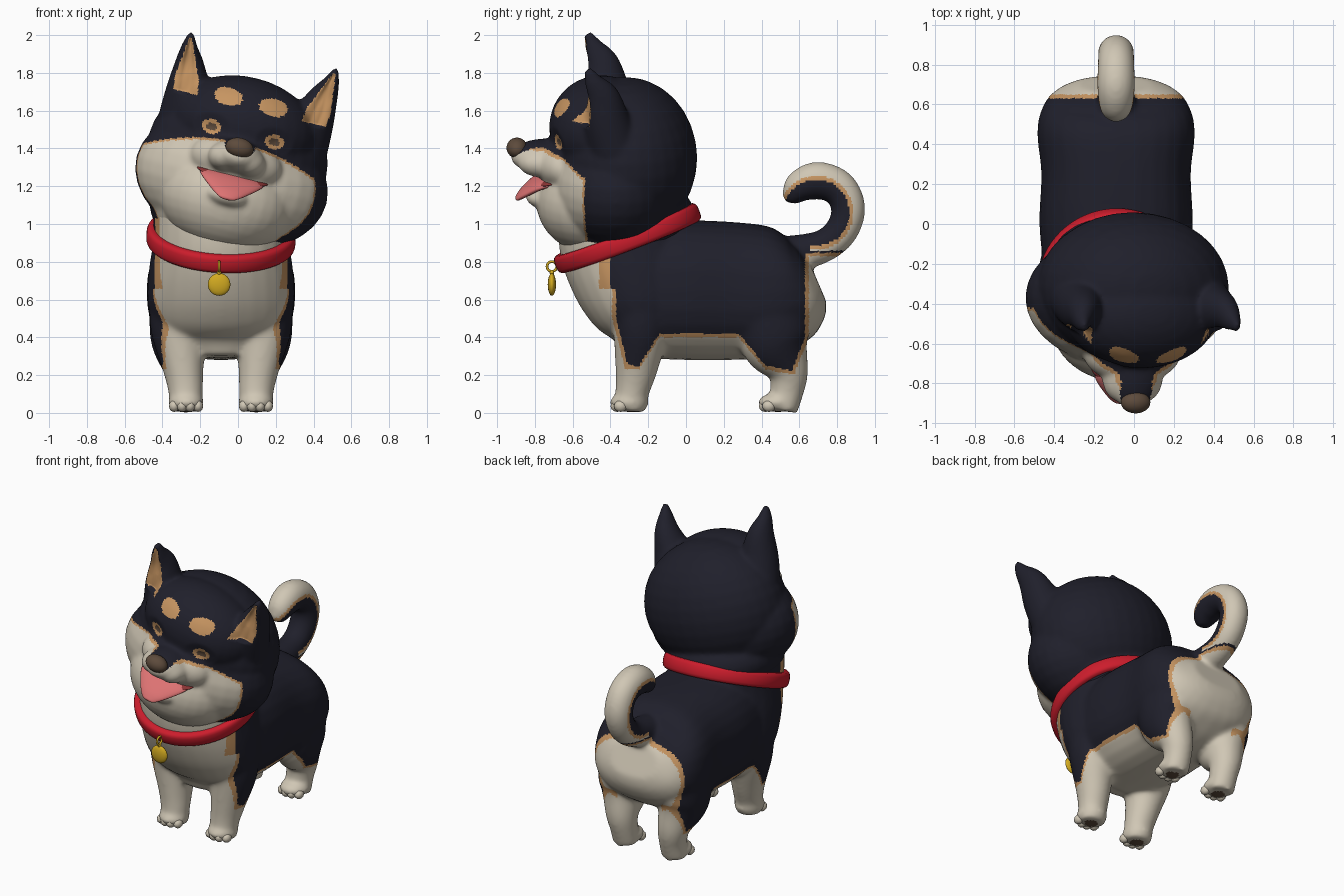
import bpy, bmesh, math
from mathutils import Vector, Matrix

if "Cube" in bpy.data.objects:
    bpy.data.objects.remove(bpy.data.objects["Cube"])


def mat(name, c):
    m = bpy.data.materials.new(name)
    m.diffuse_color = (*c, 1)
    m.use_nodes = True
    m.node_tree.nodes["Principled BSDF"].inputs["Base Color"].default_value = m.diffuse_color
    return m


BLACK = mat("black_fur", (.014, .014, .024))
CREAM = mat("cream_fur", (.63, .57, .46))
TAN = mat("tan_fur", (.57, .30, .12))
BROWN = mat("brown_skin", (.11, .07, .045))
RED = mat("red_collar", (.60, .012, .025))
GOLD = mat("gold", (.64, .40, .015))
PINK = mat("pink_tongue", (.72, .17, .17))
MOUTH = mat("dark_mouth", (.26, .035, .035))
FUR = [BLACK, CREAM, TAN, BROWN]

BODY_AT = Vector((-.09, 0, 0))           # the body sits left of the tilted head
HEAD_AT = Vector((-.01, -.32, 1.33))
HEAD_ROLL = math.radians(14)


def spline(pts, steps=6):
    """Catmull-Rom through tuples of any length."""
    out = []
    for i in range(len(pts) - 1):
        p = [pts[max(0, min(len(pts) - 1, i + k))] for k in (-1, 0, 1, 2)]
        for s in range(steps):
            t = s / steps
            out.append([.5 * (2 * b + (c - a) * t + (2 * a - 5 * b + 4 * c - d) * t * t
                              + (3 * b - a - 3 * c + d) * t ** 3) for a, b, c, d in zip(*p)])
    return out + [list(pts[-1])]


def power_circle(angle, power):
    return [math.copysign(abs(v) ** (2 / power), v) for v in (math.cos(angle), math.sin(angle))]


def loft(bm, pts, power=2.0, n=28):
    """Skin rings (x, y, z, width radius, depth radius) along a path in the y-z plane."""
    pts = spline(pts)
    rings = []
    for i, (x, y, z, ra, rb) in enumerate(pts):
        a, b = pts[max(i - 1, 0)], pts[min(i + 1, len(pts) - 1)]
        t = Vector((0, b[1] - a[1], b[2] - a[2])).normalized()
        side = Vector((1, 0, 0)).cross(t)
        ring = []
        for k in range(n):
            c, s = power_circle(k * math.tau / n, power)
            ring.append(bm.verts.new(Vector((x + ra * c, y, z)) + side * rb * s))
        rings.append(ring)
    for r, q in zip(rings, rings[1:]):
        for k in range(n):
            bm.faces.new((r[k], r[(k + 1) % n], q[(k + 1) % n], q[k]))
    bm.faces.new(rings[0])
    bm.faces.new(rings[-1])


def ball(bm, c, r, n=32):
    m = Matrix.Translation(c) @ Matrix.Diagonal((*r, 1))
    bmesh.ops.create_uvsphere(bm, u_segments=n, v_segments=n // 2, radius=1, matrix=m)


def make(name, bm, mats, at, roll=0):
    bmesh.ops.recalc_face_normals(bm, faces=bm.faces[:])
    me = bpy.data.meshes.new(name)
    bm.to_mesh(me)
    bm.free()
    ob = bpy.data.objects.new(name, me)
    bpy.context.scene.collection.objects.link(ob)
    for m in mats:
        me.materials.append(m)
    me.shade_smooth()
    ob.location = at
    ob.rotation_euler = (0, roll, 0)
    return ob


def fuse(ob, voxel, smooth):
    """Melt overlapping parts into one smooth skin."""
    r = ob.modifiers.new("fuse", 'REMESH')
    r.mode, r.voxel_size = 'VOXEL', voxel
    s = ob.modifiers.new("soften", 'SMOOTH')
    s.factor, s.iterations = .5, smooth
    bpy.context.view_layer.update()
    dg = bpy.context.evaluated_depsgraph_get()
    me = bpy.data.meshes.new_from_object(ob.evaluated_get(dg))
    ob.modifiers.clear()
    ob.data = me
    me.materials.clear()
    for m in FUR:
        me.materials.append(m)
    me.shade_smooth()


def paint(ob, rule):
    picks = [rule(f.center.copy(), f.normal.copy()) for f in ob.data.polygons]
    ob.data.polygons.foreach_set("material_index", picks)


def lerp(table, v):
    for (a, p), (b, q) in zip(table, table[1:]):
        if v <= b:
            return p + (q - p) * max(0, (v - a) / (b - a))
    return table[-1][1]


# ---- body, legs and tail ----
bm = bmesh.new()
loft(bm, [(0, -.25, .65, .36, .36), (0, 0, .65, .385, .37), (0, .25, .645, .375, .365),
          (0, .45, .64, .395, .345), (0, .57, .65, .375, .29), (0, .65, .67, .31, .215),
          (0, .70, .69, .18, .11)], 2.4)
loft(bm, [(0, -.2, .3, .2, .14), (0, -.2, .42, .33, .2), (0, -.23, .56, .385, .29),
          (0, -.27, .73, .385, .345), (0, -.31, .92, .36, .365), (0, -.33, 1.12, .36, .34)])
loft(bm, [(0, .56, .84, .10, .10), (0, .72, .88, .088, .088), (0, .82, .96, .088, .088),
          (0, .86, 1.08, .09, .09), (0, .81, 1.19, .092, .095), (0, .70, 1.23, .095, .1),
          (0, .61, 1.2, .088, .09), (0, .57, 1.15, .07, .065), (0, .56, 1.11, .04, .035)])
FEET = [(s * .185, y) for s in (-1, 1) for y in (-.30, .485)]
for s in (-1, 1):
    loft(bm, [(s * .23, -.23, .6, .15, .17), (s * .225, -.24, .42, .145, .145),
              (s * .2, -.265, .22, .107, .11), (s * .187, -.285, .11, .092, .09),
              (s * .185, -.3, .012, .085, .085)])
    loft(bm, [(s * .24, .46, .55, .14, .2), (s * .225, .475, .37, .145, .185),
              (s * .2, .54, .22, .105, .11), (s * .187, .535, .12, .088, .09),
              (s * .185, .515, .012, .085, .075)])
for x, y in FEET:
    ball(bm, (x, y, .055), (.095, .105, .052))
body = make("body", bm, FUR, BODY_AT)
fuse(body, .0125, 18)

LOW = [(-.4, .3), (-.33, .23), (-.25, .23), (-.14, .4), (.28, .4), (.42, .23), (.58, .2), (.66, .3)]


def body_rule(p, n):
    x, y, z = abs(p.x), p.y, p.z
    if z < .03 and n.z < -.6 and any(math.hypot(p.x - a, y - b) < .042 for a, b in FEET):
        return 3
    edge = .02
    if (y > .66 and z > .86) or (y > .5 and z > 1.04):      # curled tail
        s = math.hypot(y - .69, z - 1.06) - .195
    else:
        chest = -.39 + .25 * max(0, .5 - z)
        if z > .66 and y < -.3:
            chest, edge = -.46, .06
        rump = .65 - .4 * max(0, .4 - z)
        s = max(lerp(LOW, y) - z, chest - y, min(y - rump, .83 - z), min(.17 - x, .5 - z))
    return 1 if s > 0 else 2 if s > -edge else 0


paint(body, body_rule)

# ---- toes ----
bm = bmesh.new()
for x, y in FEET:
    for k in (-1.5, -.5, .5, 1.5):
        ball(bm, (x + k * .042, y - .066 + .009 * k * k, .036), (.028, .036, .031), 12)
make("toes", bm, [CREAM], BODY_AT)

# ---- head with muzzle and ears ----
bm = bmesh.new()
ball(bm, (0, 0, .02), (.485, .38, .425))
ball(bm, (0, -.13, .19), (.39, .275, .265))           # forehead
ball(bm, (0, -.05, -.1), (.52, .35, .36))             # cheeks
ball(bm, (0, -.18, -.21), (.36, .295, .275))          # chin ruff
ball(bm, (0, .01, -.31), (.39, .365, .22))            # neck
ball(bm, (0, -.33, .0), (.25, .15, .14))              # muzzle root
ball(bm, (0, -.42, .03), (.14, .19, .09))             # muzzle
ball(bm, (0, -.42, -.19), (.12, .11, .06))            # lower jaw
for s in (-1, 1):
    ball(bm, (s * .07, -.45, .01), (.085, .12, .075))
    loft(bm, [(s * .31, -.06, .15, .15, .14), (s * .33, -.10, .3, .125, .125),
              (s * .36, -.125, .44, .082, .095), (s * .385, -.17, .53, .045, .055),
              (s * .395, -.2, .605, .016, .02)])
head = make("head", bm, FUR, HEAD_AT, HEAD_ROLL)
fuse(head, .0115, 16)


def ear(p, n):
    """1 on the middle line of the inner ear, 0 at its rim."""
    if n.y > -.35 or p.y > -.1 or not .29 < p.z < .575:
        return 0
    w = min(.065, .075 * (.60 - p.z) / .27)
    return max(0, 1 - abs(abs(p.x) - .35 - .15 * (p.z - .3)) / w)


def oval(p, x, z, rx, rz):
    return math.hypot((abs(p.x) - x) / rx, (p.z - z) / rz) if p.y < -.15 else 9


def head_rule(p, n):
    x = abs(p.x)
    eye = oval(p, .171, .15, .052, .038)
    if eye < 1:
        return 3 if eye < .55 else 2
    if ear(p, n) > 0 or oval(p, .122, .325, .077, .048) < 1:
        return 2
    s = min(.09 - .5 * x * x - p.z, -.175 - .12 * p.x - p.y)
    if x < .08 and p.z > .06:
        s = -1                                           # dark bridge of the nose
    return 1 if s > 0 else 2 if s > -.012 else 0


paint(head, head_rule)
# hollow ears and eye sockets
push = [.03 * min(1, 1.5 * ear(v.co, v.normal)) + .025 * max(0, 1 - oval(v.co, .171, .15, .1, .075))
        for v in head.data.vertices]
for v, d in zip(head.data.vertices, push):
    if d:
        v.co.y += d
head.data.update()

# ---- nose, mouth and tongue ----
bm = bmesh.new()
ball(bm, (0, -.575, .075), (.075, .055, .053))
make("nose", bm, [BROWN], HEAD_AT, HEAD_ROLL)

bm = bmesh.new()
loft(bm, [(0, -.33, -.065, .2, .02), (0, -.42, -.085, .185, .018), (0, -.47, -.105, .12, .012)])
make("mouth", bm, [MOUTH], HEAD_AT, HEAD_ROLL)

bm = bmesh.new()
loft(bm, [(0, -.36, -.075, .18, .03), (0, -.45, -.105, .165, .03), (0, -.53, -.16, .10, .024),
          (0, -.57, -.195, .05, .014), (0, -.58, -.203, .02, .006)])
make("tongue", bm, [PINK], HEAD_AT, HEAD_ROLL)


# ---- collar and tag ----
def hoop(bm, m, major, minor, n=64, k=16, power=2.0):
    ring = [power_circle(j * math.tau / k, power) for j in range(k)]
    grid = [[bm.verts.new(m @ Vector(((major + minor * c) * math.cos(a),
                                      (major + minor * c) * math.sin(a), minor * s)))
             for c, s in ring] for a in (i * math.tau / n for i in range(n))]
    for i in range(n):
        for j in range(k):
            p, q = grid[i], grid[(i + 1) % n]
            bm.faces.new((p[j], q[j], q[(j + 1) % k], p[(j + 1) % k]))


bm = bmesh.new()
tilt = (Matrix.Translation((0, -.31, .925)) @ Matrix.Rotation(math.radians(3), 4, 'Y')
        @ Matrix.Rotation(math.radians(21), 4, 'X') @ Matrix.Diagonal((1, 1.03, 1.45, 1)))
hoop(bm, tilt, .362, .034, power=3)
make("collar", bm, [RED], BODY_AT)

bm = bmesh.new()
ball(bm, (-.01, -.71, .68), (.06, .022, .06), 24)
hoop(bm, Matrix.Translation((-.01, -.71, .775)) @ Matrix.Rotation(math.pi / 2, 4, 'Y'),
     .026, .007, 20, 8)
ball(bm, (-.01, -.71, .742), (.012, .012, .016), 12)
make("collar_tag", bm, [GOLD], BODY_AT)
